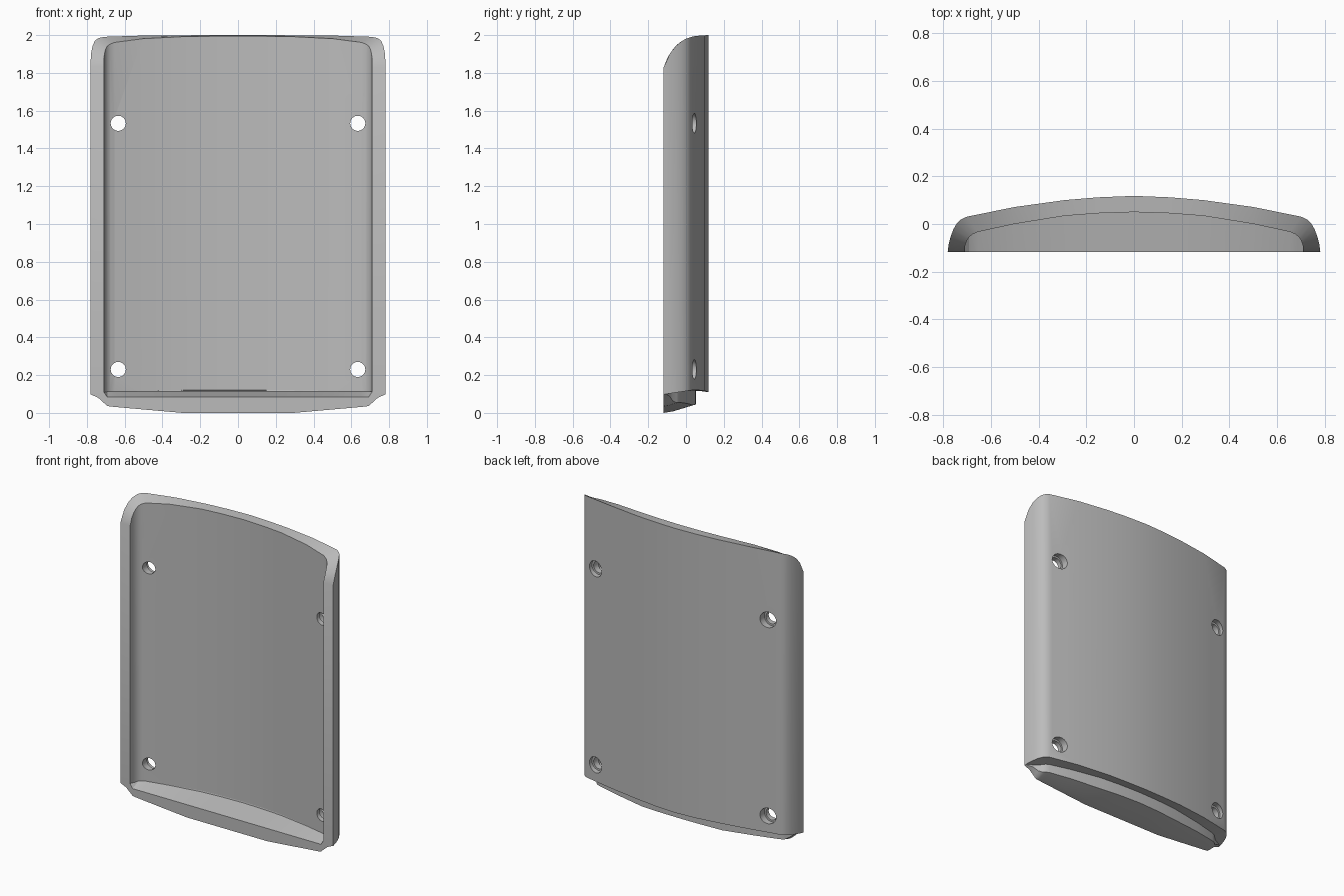
import bpy
import bmesh
import math

cube = bpy.data.objects.get("Cube")
if cube:
    bpy.data.objects.remove(cube, do_unlink=True)

FRONT = -0.118

grey = bpy.data.materials.new("plain grey")
grey.use_nodes = True
grey.diffuse_color = (0.5, 0.5, 0.5, 1)
grey.node_tree.nodes["Principled BSDF"].inputs["Base Color"].default_value = (0.5, 0.5, 0.5, 1)


def interp(points, t):
    """Piecewise linear lookup in a short list of (t, value) points."""
    if t <= points[0][0]:
        return points[0][1]
    for (a, va), (b, vb) in zip(points, points[1:]):
        if t <= b:
            return va + (vb - va) * (t - a) / (b - a)
    return points[-1][1]


def loft(name, rings):
    """Closed solid through equal-length rings, capped at both ends."""
    bm = bmesh.new()
    loops = [[bm.verts.new(p) for p in ring] for ring in rings]
    n = len(loops[0])
    for a, b in zip(loops, loops[1:]):
        for i in range(n):
            j = (i + 1) % n
            bm.faces.new((a[i], a[j], b[j], b[i]))
    bm.faces.new(loops[0])
    bm.faces.new(loops[-1])
    bmesh.ops.recalc_face_normals(bm, faces=bm.faces)
    mesh = bpy.data.meshes.new(name)
    bm.to_mesh(mesh)
    bm.free()
    mesh.materials.append(grey)
    obj = bpy.data.objects.new(name, mesh)
    bpy.context.collection.objects.link(obj)
    return obj


def activate(obj):
    bpy.ops.object.select_all(action='DESELECT')
    obj.select_set(True)
    bpy.context.view_layer.objects.active = obj


def mirrored(half):
    """Full left-to-right list from the half that starts at x = 0."""
    return [(-x, y) for x, y in reversed(half[1:])] + half


# Half outlines of the bowed panel, seen from above
outer = [(0, .118), (.15, .112), (.293, .1), (.503, .071), (.704, .03), (.728, .018),
         (.744, .002), (.759, -.024), (.77, -.055), (.778, -.085), (.782, FRONT)]
inner = [(0, .05), (.15, .045), (.293, .034), (.503, 0), (.654, -.033), (.678, -.043),
         (.692, -.055), (.701, -.068), (.707, -.085), (.71, -.1), (.71, FRONT)]

# Heights by depth: rounded top edge and stepped bottom edge
top_edge = [(FRONT, 1.83), (-.105, 1.867), (-.085, 1.902), (-.06, 1.937), (-.03, 1.964),
            (0, 1.981), (.03, 1.991), (.06, 1.997), (.118, 2)]
bottom_edge = [(FRONT, .098), (.03, .12), (.09, .12), (.118, .11)]

# Curved shell with side walls
rings = []
for (ox, oy), (ix, iy) in zip(mirrored(outer), mirrored(inner)):
    rings.append([(ox, oy, interp(bottom_edge, oy)), (ox, oy, interp(top_edge, oy)),
                  (ix, iy, interp(top_edge, iy)), (ix, iy, interp(bottom_edge, iy))])
shell = loft("curved_shell", rings)


# Counterbored screw holes
def bore(x, z, radius, y0, y1):
    bpy.ops.mesh.primitive_cylinder_add(vertices=32, radius=radius, depth=y1 - y0,
                                        location=(x, (y0 + y1) / 2, z),
                                        rotation=(math.pi / 2, 0, 0))
    cutter = bpy.context.object
    cutter.hide_render = True
    cutter.data.materials.append(grey)
    activate(shell)
    mod = shell.modifiers.new("hole", 'BOOLEAN')
    mod.operation = 'DIFFERENCE'
    mod.solver = 'EXACT'
    mod.object = cutter
    bpy.ops.object.modifier_apply(modifier=mod.name)
    bpy.data.objects.remove(cutter, do_unlink=True)


for side in (-1, 1):
    for height in (.23, 1.533):
        bore(side * .634, height, .04, -.2, .2)
        bore(side * .634, height, .052, .008, .2)

# Bottom lip: shelf that closes the lower end, bevelled underneath
underside = [(0, 0), (.3, 0), (.5, .018), (.69, .035), (.74, .08), (.78, .098)]
lip_back = inner[:7] + [(.71, -.075), (.74, -.09), (.78, -.11)]
lip_rings = []
for x, back in mirrored(lip_back):
    low = interp(underside, abs(x))
    in_wall = abs(x) > .705
    depth = back - FRONT
    heel = min(low + .27 * depth, .11)
    lip_rings.append([(x, FRONT, low), (x, FRONT + .3 * depth, low + .05 * depth),
                      (x, back + .004, heel), (x, back + .004, .13),
                      (x, back, .112), (x, FRONT, .112 if in_wall else .085)])
lip = loft("bottom_lip", lip_rings)

for part in (shell, lip):
    activate(part)
    bpy.ops.object.shade_smooth_by_angle(angle=math.radians(30))
